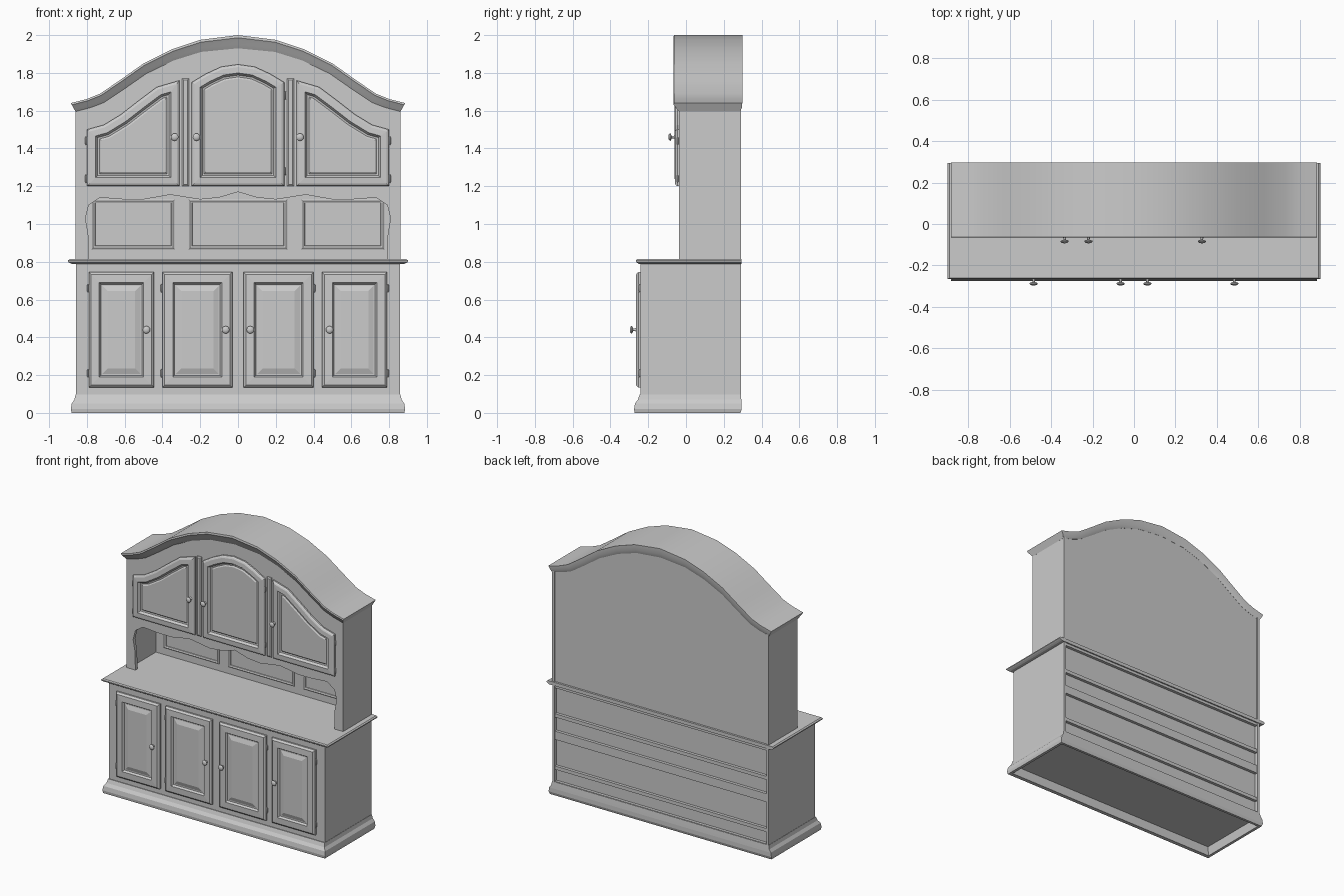
import bpy, bmesh, math
from mathutils import Vector

if "Cube" in bpy.data.objects:
    bpy.data.objects.remove(bpy.data.objects["Cube"])


def loft(name, rings, caps=True, wrap=False, smooth=None):
    """Skin a list of equal-length closed rings of points."""
    bm = bmesh.new()
    vs = [[bm.verts.new(p) for p in r] for r in rings]
    n = len(vs[0])
    pairs = list(zip(vs, vs[1:])) + ([(vs[-1], vs[0])] if wrap else [])
    for a, b in pairs:
        for i in range(n):
            j = (i + 1) % n
            bm.faces.new((a[i], a[j], b[j], b[i]))
    if caps and not wrap:
        bm.faces.new(vs[0])
        bm.faces.new(vs[-1])
    bmesh.ops.recalc_face_normals(bm, faces=bm.faces)
    me = bpy.data.meshes.new(name)
    bm.to_mesh(me)
    bm.free()
    ob = bpy.data.objects.new(name, me)
    bpy.context.collection.objects.link(ob)
    if smooth:
        bpy.ops.object.select_all(action='DESELECT')
        ob.select_set(True)
        bpy.context.view_layer.objects.active = ob
        bpy.ops.object.shade_smooth_by_angle(angle=math.radians(smooth))
    return ob


def rect(x0, x1, y0, y1, z):
    return [(x0, y0, z), (x1, y0, z), (x1, y1, z), (x0, y1, z)]


def box(name, x0, x1, y0, y1, z0, z1):
    return loft(name, [rect(x0, x1, y0, y1, z0), rect(x0, x1, y0, y1, z1)])


def at_y(loop, y):
    return [(x, y, z) for x, z in loop]


def inset(loop, d):
    """Mitred inward offset of a counter-clockwise outline."""
    out = []
    for i, p in enumerate(loop):
        p, a, b = Vector(p), Vector(loop[i - 1]), Vector(loop[(i + 1) % len(loop)])
        e, f = (p - a).normalized(), (b - p).normalized()
        n1, n2 = Vector((-e.y, e.x)), Vector((-f.y, f.x))
        out.append(tuple(p + (n1 + n2) * d / (1 + n1.dot(n2))))
    return out


def panel(name, loop, y, steps):
    """Moulded panel: steps are (inset, height in front of y)."""
    return loft(name, [at_y(inset(loop, d), y - h) for d, h in steps])


def outline(x0, x1, z0, z1):
    return [(x0, z0), (x1, z0), (x1, z1), (x0, z1)]


def knob(name, x, y, z):
    prof = [(.011, 0), (.007, .006), (.006, .018), (.018, .022), (.020, .027), (.014, .033), (.005, .035)]
    rings = [[(x + r * math.cos(t * math.pi / 6), y - h, z + r * math.sin(t * math.pi / 6))
              for t in range(12)] for r, h in prof]
    loft(name, rings, smooth=40)


def hinge(name, x, y, z):
    loft(name, [[(x + r * math.cos(t * math.pi / 4), y + r * math.sin(t * math.pi / 4), z + h)
                 for t in range(8)]
                for r, h in [(.002, -.022), (.005, -.016), (.005, .016), (.002, .022)]], smooth=30)


def mirrored(half):
    """Right half listed outside-to-centre -> full right-to-left run."""
    return half + [(-x, z) for x, z in reversed(half[:-1])]


# --- Base: plinth moulding, open underneath
plinth = [(.86, -.245, .27, 0), (.88, -.272, .288, 0), (.885, -.275, .295, .02), (.88, -.27, .295, .05),
          (.866, -.255, .293, .07), (.86, -.245, .29, .097), (.84, -.23, .27, .097)]
loft("plinth", [rect(-x, x, a, b, z) for x, a, b, z in plinth], wrap=True)

# --- Base: carcass, slightly recessed back with horizontal rails
box("base_carcass", -.85, .85, -.24, .265, .06, .795)
for nm, z0, z1 in (("top", .77, .795), ("upper", .56, .585), ("middle", .40, .46),
                   ("lower", .185, .21), ("bottom", .065, .10)):
    box("base_back_rail_" + nm, -.845, .845, .25, .286, z0, z1)
for s, side in ((-1, "left"), (1, "right")):
    box("base_side_" + side, *sorted((s * .842, s * .858)), -.24, .29, .06, .795)

# --- Countertop with moulded edge
top = [(.88, -.25, .789), (.893, -.26, .795), (.9, -.266, .80), (.9, -.266, .807), (.892, -.26, .814)]
loft("countertop", [rect(-x, x, y, .295, z) for x, y, z in top])

# --- Lower raised-panel doors
steps = [(0, -.005), (0, .012), (.005, .018), (.012, .024), (.055, .026), (.064, .012), (.072, .012), (.1, .022)]
for s, side in ((-1, "left"), (1, "right")):
    for tag, a, b, k in (("inner", .03, .40, .065), ("outer", .445, .79, .485)):
        nm = f"{side}_{tag}"
        panel("lower_door_" + nm, outline(*sorted((s * a, s * b)), .135, .745), -.24, steps)
        knob("lower_knob_" + nm, s * k, -.262, .44)
        for z in (.21, .66):
            hinge("lower_hinge_" + nm, s * (b + .004), -.248, z)

# --- Arched crown: one cross-section carried along the arch
arch = mirrored([(.885, 1.64), (.80, 1.662), (.73, 1.69), (.62, 1.765), (.5, 1.85), (.35, 1.925),
                 (.2, 1.975), (0, 2.0)])


def lowered(t):
    """Arch moved in and down towards its lower edge, t = 0..1."""
    return [(x * (1 - .028 * t), z - t * (.045 + .025 * max(0, 1 - abs(x) / .8))) for x, z in arch]


section = [(.298, 0), (-.064, 0), (-.066, .2), (-.058, .4), (-.048, .7), (-.036, 1), (.285, 1), (.295, .6)]
levels = [lowered(t) for y, t in section]
loft("crown", [[(lv[i][0], y, lv[i][1]) for lv, (y, t) in zip(levels, section)]
               for i in range(len(arch))], smooth=25)
hutch_arch = lowered(.9)
hutch_arch[0], hutch_arch[-1] = (.86, hutch_arch[0][1]), (-.86, hutch_arch[-1][1])

# --- Hutch front with scalloped opening
scallop = mirrored([(.86, .816), (.79, .816), (.793, .95), (.808, 1.03), (.79, 1.10), (.73, 1.14),
                    (.6, 1.13), (.5, 1.13), (.36, 1.155), (.2, 1.13), (.1, 1.14), (0, 1.17)])
front = hutch_arch + scallop[::-1]
loft("hutch_front", [at_y(front, -.036), at_y(front, -.012)])

# --- Hutch back, sides and niche ceiling
back = hutch_arch + [(-.86, .816), (.86, .816)]
loft("hutch_back", [at_y(back, .268), at_y(back, .284)])
for s, side in ((-1, "left"), (1, "right")):
    box("hutch_side_" + side, *sorted((s * .84, s * .86)), -.034, .29, .816, 1.61)
box("hutch_niche_ceiling", -.845, .845, -.02, .28, 1.18, 1.2)

# --- Framed panels on the niche back
bead = [(0, -.003), (0, .006), (.008, .01), (.018, .006), (.02, .002)]
for nm, a, b in (("left", -.775, -.335), ("centre", -.262, .262), ("right", .335, .775)):
    panel("niche_panel_" + nm, outline(a, b, .865, 1.13), .268, bead)

# --- Upper arched doors
usteps = [(0, -.005), (0, .01), (.006, .018), (.014, .022), (.045, .024), (.056, .008), (.066, .006), (.075, .012)]
centre = [(-.245, 1.2), (.245, 1.2)] + mirrored([(.245, 1.75), (.17, 1.795), (.09, 1.832), (0, 1.845)])
panel("upper_door_centre", centre, -.036, usteps)
right = [(.31, 1.2), (.8, 1.2), (.8, 1.50), (.71, 1.525), (.62, 1.58), (.53, 1.65), (.43, 1.725), (.31, 1.76)]
left = [(-x, z) for x, z in reversed(right)]
panel("upper_door_right", right, -.036, usteps)
panel("upper_door_left", left, -.036, usteps)
for x, nm in ((-.335, "left"), (-.22, "centre"), (.328, "right")):
    knob("upper_knob_" + nm, x, -.058, 1.46)

# --- Posts between the upper doors, and upper hinges
for s, side in ((-1, "left"), (1, "right")):
    panel("upper_post_" + side, outline(s * .278 - .018, s * .278 + .018, 1.2, 1.77), -.036,
          [(0, -.003), (0, .006), (.008, .012)])
    for z in (1.24, 1.44):
        hinge("upper_hinge_" + side, s * .804, -.045, z)
for z in (1.28, 1.68):
    hinge("upper_hinge_centre", .25, -.05, z)
